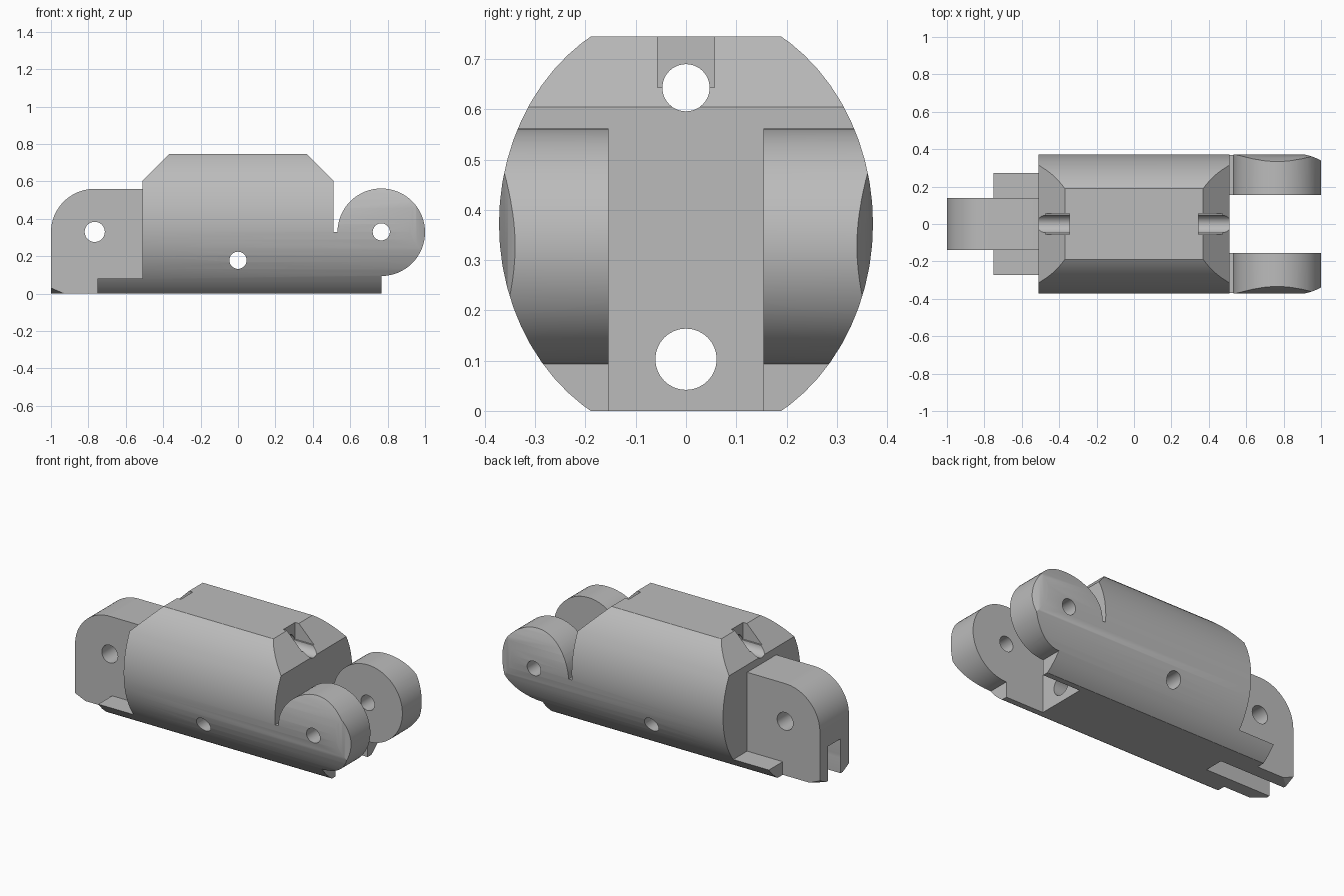
import bpy, bmesh
from math import sin, cos, pi, radians
from mathutils import Vector

if "Cube" in bpy.data.objects:
    bpy.data.objects.remove(bpy.data.objects["Cube"], do_unlink=True)

# One matte grey for the whole casting
grey = bpy.data.materials.new("matte grey")
grey.use_nodes = True
grey.diffuse_color = (0.5, 0.5, 0.5, 1)
grey.node_tree.nodes["Principled BSDF"].inputs["Base Color"].default_value = (0.5, 0.5, 0.5, 1)


def arc(cu, cv, ru, rv, start, end, steps):
    """Points of an elliptical arc, angles in degrees."""
    angles = [radians(start + (end - start) * i / steps) for i in range(steps + 1)]
    return [(cu + ru * cos(a), cv + rv * sin(a)) for a in angles]


def prism(name, outline, axis, low, high):
    """Extrude a closed 2D outline along the given axis."""
    place = {"x": lambda p, t: (t, p[0], p[1]),
             "y": lambda p, t: (p[0], t, p[1]),
             "z": lambda p, t: (p[0], p[1], t)}[axis]
    bm = bmesh.new()
    base = bm.faces.new([bm.verts.new(place(p, low)) for p in outline])
    ext = bmesh.ops.extrude_face_region(bm, geom=[base])
    moved = [g for g in ext["geom"] if isinstance(g, bmesh.types.BMVert)]
    shift = Vector(place((0, 0), high - low))
    bmesh.ops.translate(bm, verts=moved, vec=shift)
    bmesh.ops.recalc_face_normals(bm, faces=bm.faces)
    mesh = bpy.data.meshes.new(name)
    bm.to_mesh(mesh)
    bm.free()
    mesh.materials.append(grey)
    obj = bpy.data.objects.new(name, mesh)
    bpy.context.collection.objects.link(obj)
    return obj


def box(name, x0, x1, y0, y1, z0, z1):
    return prism(name, [(x0, y0), (x1, y0), (x1, y1), (x0, y1)], "z", z0, z1)


def bore(name, axis, u, v, radius):
    return prism(name, arc(u, v, radius, radius, 0, 360, 32)[:-1], axis, -1.2, 1.2)


def combine(target, tool, operation):
    """Apply a boolean and discard the tool."""
    tool.hide_render = True
    mod = target.modifiers.new("combine", "BOOLEAN")
    mod.operation, mod.solver, mod.object = operation, "EXACT", tool
    bpy.context.view_layer.objects.active = target
    bpy.ops.object.modifier_apply(modifier=mod.name)
    bpy.data.objects.remove(tool, do_unlink=True)


PIN_Z, LUG_X, LUG_R = 0.328, 0.766, 0.234

# Housing with foot and fork lugs: side outline cut from an oval bar
side = [(-0.75, 0), (LUG_X, 0)]
side += arc(LUG_X, PIN_Z, LUG_R, LUG_R, -90, 180, 48)
side += [(0.51, PIN_Z), (0.51, 0.605), (0.37, 0.745),
         (-0.37, 0.745), (-0.51, 0.605), (-0.51, 0.08), (-0.75, 0.08)]
body = prism("link_body", side, "y", -0.5, 0.5)
oval = arc(0, 0.3725, 0.372, 0.433, 0, 360, 64)[:-1]
combine(body, prism("oval_bar", oval, "x", -1.2, 1.2), "INTERSECT")

# Fork ends curve inward in plan
nose = arc(0.74, 0.28, 0.31, 0.11, 90, 20, 16)
plan = [(-1.1, 0.39)] + nose
plan += [(x, -y) for x, y in reversed(plan)]
combine(body, prism("plan_shape", plan, "z", -0.1, 1), "INTERSECT")
combine(body, box("fork_gap", 0.51, 1.2, -0.154, 0.154, -0.1, 0.7), "DIFFERENCE")

# Hinge tab with a rounded upper corner and clipped lower corners
tab_outline = [(-1, 0), (-0.45, 0), (-0.45, 0.56)]
tab_outline += arc(-LUG_X, PIN_Z, LUG_R, 0.232, 90, 180, 24)
tab = prism("hinge_tab", tab_outline, "y", -0.14, 0.14)
bm = bmesh.new()
bm.from_mesh(tab.data)
for s in (-1, 1):
    cut = bmesh.ops.bisect_plane(bm, geom=bm.verts[:] + bm.edges[:] + bm.faces[:],
                                 plane_co=(-1, s * 0.14, 0.03),
                                 plane_no=(-1 / 0.07, s / 0.06, -1 / 0.03),
                                 clear_outer=True)
    rim = [g for g in cut["geom_cut"] if isinstance(g, bmesh.types.BMEdge)]
    bmesh.ops.holes_fill(bm, edges=rim)
bmesh.ops.recalc_face_normals(bm, faces=bm.faces)
bm.to_mesh(tab.data)
bm.free()
combine(body, tab, "UNION")

# Tendon slot under the tab, notches in the sloped ends
combine(body, box("tab_slot", -1.1, -0.56, -0.06, 0.06, -0.1, 0.21), "DIFFERENCE")
for s in (-1, 1):
    x0, x1 = sorted((s * 0.345, s * 0.6))
    combine(body, box("notch", x0, x1, -0.057, 0.057, 0.643, 0.9), "DIFFERENCE")

# Pin holes across, tendon holes lengthwise
for name, axis, u, v, radius in (("tab_pin", "y", -LUG_X, 0.33, 0.054),
                                 ("fork_pin", "y", LUG_X, 0.33, 0.046),
                                 ("middle_pin", "y", 0, 0.178, 0.046),
                                 ("lower_bore", "x", 0, 0.103, 0.061),
                                 ("upper_bore", "x", 0, 0.643, 0.047)):
    combine(body, bore(name, axis, u, v, radius), "DIFFERENCE")

# Smooth the curved faces, keep edges crisp
bpy.ops.object.select_all(action="DESELECT")
body.select_set(True)
bpy.context.view_layer.objects.active = body
bpy.ops.object.shade_smooth_by_angle(angle=radians(25))
